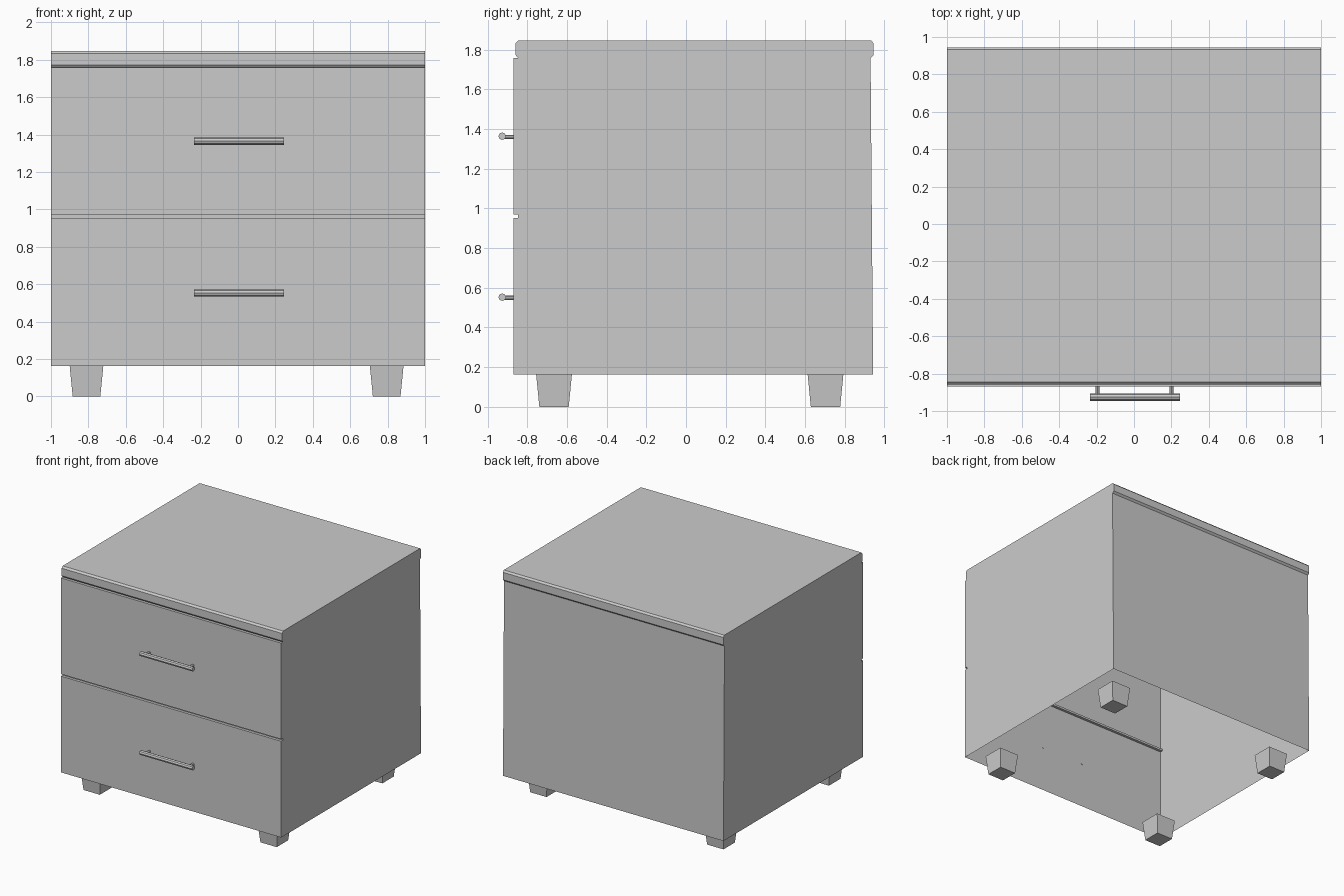
import bpy, bmesh, math

cube = bpy.data.objects.get("Cube")
if cube:
    bpy.data.objects.remove(cube, do_unlink=True)

grey = bpy.data.materials.new("plain grey")
grey.use_nodes = True
GREY = (0.6, 0.6, 0.6, 1)
grey.diffuse_color = GREY
grey.node_tree.nodes["Principled BSDF"].inputs["Base Color"].default_value = GREY


def add_object(name, bm):
    bmesh.ops.recalc_face_normals(bm, faces=bm.faces)
    mesh = bpy.data.meshes.new(name)
    bm.to_mesh(mesh)
    bm.free()
    mesh.materials.append(grey)
    obj = bpy.data.objects.new(name, mesh)
    bpy.context.collection.objects.link(obj)
    return obj


def add_foot(name, x, y):
    """Square foot tapering towards the floor."""
    bm = bmesh.new()
    bmesh.ops.create_cube(bm, size=1)
    for v in bm.verts:
        width = 0.18 if v.co.z > 0 else 0.148
        v.co.x = x + v.co.x * width
        v.co.y = y + v.co.y * width
        v.co.z = BASE if v.co.z > 0 else 0
    add_object(name, bm)


def add_bar(name, radius, length, sides, centre, axis):
    bpy.ops.mesh.primitive_cylinder_add(
        vertices=sides, radius=radius, depth=length, location=centre,
        rotation=(0, math.pi / 2, 0) if axis == "x" else (math.pi / 2, 0, 0))
    bar = bpy.context.object
    bar.name = name
    bar.data.materials.append(grey)
    bpy.ops.object.shade_smooth_by_angle(angle=math.radians(30))


BASE, FRONT, GROOVE = 0.163, -0.868, -0.846

# Cabinet: side profile (y, z) with drawer gaps and a chamfered top, open below
profile = [
    (FRONT, BASE), (FRONT, 0.952), (GROOVE, 0.952), (GROOVE, 0.969),
    (FRONT, 0.969), (FRONT, 1.757), (GROOVE, 1.757), (-0.858, 1.772),
    (-0.858, 1.833), (-0.844, 1.847), (0.932, 1.847), (0.945, 1.833),
    (0.945, 1.772), (0.93, 1.757), (0.943, BASE),
]
bm = bmesh.new()
left, right = [[bm.verts.new((x, y, z)) for y, z in profile] for x in (1, -1)]
bm.faces.new(left)
bm.faces.new(right)
for i in range(len(profile) - 1):
    bm.faces.new((left[i], left[i + 1], right[i + 1], right[i]))
add_object("cabinet", bm)

# Feet
for side, x in (("left", 0.795), ("right", -0.81)):
    for end, y in (("front", -0.665), ("back", 0.703)):
        add_foot(f"{end}_{side}_foot", x, y)

# Drawer handles: a rod on two short posts
for level, z in (("upper", 1.364), ("lower", 0.553)):
    add_bar(f"{level}_handle_rod", 0.019, 0.48, 8, (0.005, -0.926, z), "x")
    for side, x in (("left", 0.2), ("right", -0.195)):
        add_bar(f"{level}_handle_{side}_post", 0.011, 0.056, 8,
                (x, -0.892, z - 0.004), "y")
